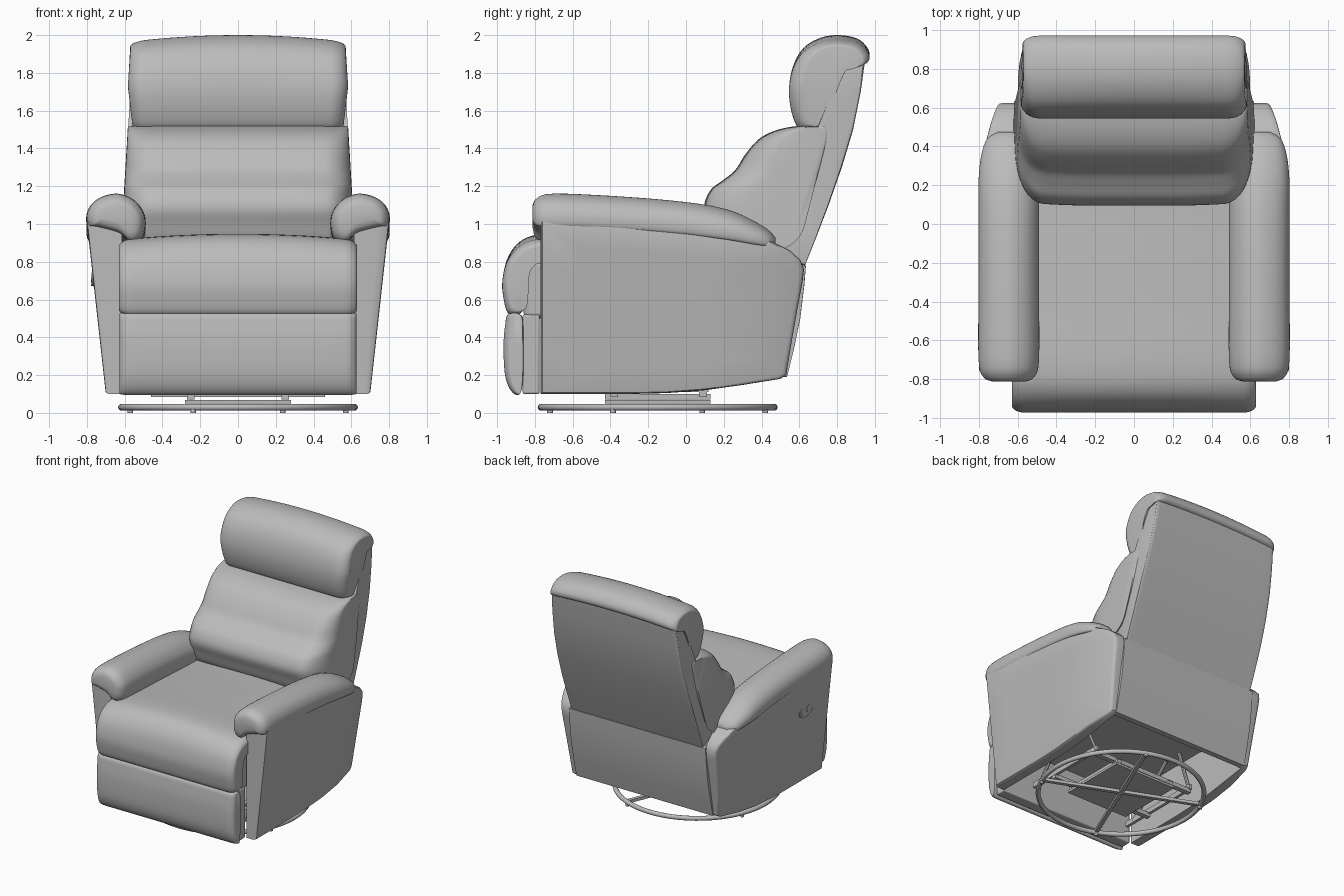
import bpy, bmesh, math
from mathutils import Vector

if "Cube" in bpy.data.objects:
    bpy.data.objects.remove(bpy.data.objects["Cube"])

mat = bpy.data.materials.new("grey_upholstery")
mat.diffuse_color = (0.5, 0.5, 0.5, 1)
mat.use_nodes = True
mat.node_tree.nodes["Principled BSDF"].inputs["Base Color"].default_value = mat.diffuse_color


def clamp(t):
    return max(0.0, min(1.0, t))


def spline(pts, n=5, closed=True):
    """Smooth curve through points of any dimension."""
    out, m = [], len(pts)
    for i in range(m if closed else m - 1):
        g = lambda j: pts[j % m] if closed else pts[max(0, min(m - 1, j))]
        p0, p1, p2, p3 = g(i - 1), g(i), g(i + 1), g(i + 2)
        for s in range(n):
            t = s / n
            out.append(tuple(0.5 * (2 * b + (c - a) * t + (2 * a - 5 * b + 4 * c - d) * t * t
                                    + (3 * b - a - 3 * c + d) * t ** 3)
                             for a, b, c, d in zip(p0, p1, p2, p3)))
    if not closed:
        out.append(pts[-1])
    return out


def finish(ob, angle=40):
    ob.data.materials.clear()
    ob.data.materials.append(mat)
    bpy.ops.object.select_all(action='DESELECT')
    ob.select_set(True)
    bpy.context.view_layer.objects.active = ob
    bpy.ops.object.shade_smooth_by_angle(angle=math.radians(angle))
    return ob


def loft(name, rings, angle=40):
    bm = bmesh.new()
    vs = [[bm.verts.new(p) for p in r] for r in rings]
    for a, b in zip(vs, vs[1:]):
        for i in range(len(a)):
            j = (i + 1) % len(a)
            bm.faces.new((a[i], a[j], b[j], b[i]))
    bm.faces.new(vs[0])
    bm.faces.new(vs[-1])
    bmesh.ops.recalc_face_normals(bm, faces=bm.faces)
    me = bpy.data.meshes.new(name)
    bm.to_mesh(me)
    bm.free()
    ob = bpy.data.objects.new(name, me)
    bpy.context.collection.objects.link(ob)
    return finish(ob, angle)


def cushion(name, prof, w, r, k, centre, warp=lambda x, y, z: (x, y, z), angle=40):
    """Side profile (y, z) swept across x, shrinking by k over the rounded ends."""
    half = [(w - r + r * math.sin(t * math.pi / 16), 1 - math.cos(t * math.pi / 16))
            for t in range(9)]
    st = [(-x, s) for x, s in reversed(half)]
    st += [((w - r) * i / 8, 0) for i in range(-7, 8)] + half
    cy, cz = centre
    loft(name, [[warp(x, cy + (y - cy) * (1 - k[0] * s), cz + (z - cz) * (1 - k[1] * s))
                 for y, z in prof] for x, s in st], angle)


def box(name, lo, hi, bevel=0.0, rot=0):
    bpy.ops.mesh.primitive_cube_add(size=1, location=[(a + b) / 2 for a, b in zip(lo, hi)])
    ob = bpy.context.object
    ob.name = name
    ob.scale = [b - a for a, b in zip(lo, hi)]
    bpy.ops.object.transform_apply(location=False, rotation=False, scale=True)
    ob.rotation_euler.z = rot
    if bevel:
        m = ob.modifiers.new("bevel", 'BEVEL')
        m.width, m.segments = bevel, 3
    return finish(ob)


def rod(name, a, b, r, sides=12):
    a, b = Vector(a), Vector(b)
    bpy.ops.mesh.primitive_cylinder_add(vertices=sides, radius=r, depth=(b - a).length,
                                        location=(a + b) / 2)
    ob = bpy.context.object
    ob.name = name
    ob.rotation_euler = (b - a).to_track_quat('Z', 'Y').to_euler()
    return finish(ob)


# seat with rolled front
seat = [(.4, .9), (0, .92), (-.4, .935), (-.72, .948), (-.86, .92), (-.94, .83), (-.972, .7),
        (-.965, .6), (-.94, .525), (-.88, .525), (-.865, .6), (-.862, .7), (-.84, .79),
        (-.76, .825), (-.4, .8), (0, .78), (.4, .78)]
cushion("seat", spline(seat), .63, .07, (.07, .14), (-.45, .72),
        lambda x, y, z: (x, y, z - .03 * (x / .62) ** 2 * clamp((z - .7) / .2)))
box("seat_block", (-.605, -.86, .5), (.605, .5, .81), .03)

# footrest
foot = [(-.94, .525), (-.958, .46), (-.966, .35), (-.958, .2), (-.925, .115), (-.88, .1),
        (-.86, .2), (-.86, .4), (-.87, .515)]
cushion("footrest_cushion", spline(foot), .627, .06, (.45, .03), (-.87, .31))
box("footrest_board", (-.61, -.865, .1), (.61, -.775, .52), .01)

# back shell
shell = [(.45, .92), (.55, 1.16), (.65, 1.4), (.75, 1.64), (.84, 1.86), (.95, 1.88), (.925, 1.7),
         (.885, 1.5), (.825, 1.3), (.755, 1.1), (.69, .93), (.63, .78), (.56, .8)]
cushion("back_shell", shell, .598, .03, (.05, .02), (.7, 1.35),
        lambda x, y, z: (x * (1 - .06 * clamp((z - 1.2) / .66)), y, z), 30)

# back cushion: soft lumbar and upper bulges, falling away at the sides
back = [(.12, 1.0), (.095, 1.09), (.13, 1.18), (.2, 1.235), (.26, 1.285), (.315, 1.37),
        (.38, 1.445), (.46, 1.49), (.56, 1.515), (.66, 1.52), (.76, 1.5), (.7, 1.3), (.62, 1.1),
        (.52, .92), (.3, .84), (.17, .89)]


def lean(x, y, z):
    s = clamp((abs(x) - .2) / .4)
    return x * (1 - .03 * (z - 1.2) / .3), y + .02 * s * s, z


cushion("back_cushion", spline(back), .602, .14, (.43, .03), (.66, 1.3), lean)

# headrest
head = [(.61, 1.5), (.565, 1.57), (.545, 1.7), (.565, 1.83), (.62, 1.93), (.71, 1.985), (.81, 2.0),
        (.91, 1.98), (.965, 1.925), (.965, 1.875), (.91, 1.85), (.85, 1.83), (.78, 1.68),
        (.71, 1.52)]
cushion("headrest", spline(head), .582, .09, (.28, .1), (.82, 1.72),
        lambda x, y, z: (x * (1 - .05 * clamp((1.72 - z) / .25) - .02 * clamp((z - 1.75) / .2)), y,
                         z - .035 * (x / .58) ** 2 * clamp((z - 1.7) / .3)))

# lower back panel
low = [(.635, .78), (.627, .68), (.605, .5), (.57, .33), (.535, .19), (.49, .19), (.53, .4),
       (.56, .6), (.58, .78)]
cushion("lower_back_panel", low, .62, .02, (.02, .01), (.56, .5), angle=30)

# side panels: flared upward, narrowing at the rear
side = [(-.77, .1), (-.55, .1), (-.3, .1), (-.1, .105), (.1, .12), (.3, .148), (.5, .18),
        (.53, .2), (.56, .38), (.59, .55), (.618, .7), (.625, .76), (.605, .81), (.55, .86),
        (.45, .91), (.2, .945), (-.1, .97), (-.4, 1.0), (-.77, 1.02), (-.77, .8), (-.77, .5),
        (-.77, .3)]


def outer(y, z):
    return .70 + .105 * (z - .1) / .95 - .075 * clamp((y - .15) / .48) ** 2


for s, tag in ((1, "right"), (-1, "left")):
    rings = []
    for f, k in ((0, 1), (.7, 1), (.9, .995), (.98, .985), (1, .965), (1, .7), (1, .4), (1, .04)):
        ring = []
        for y, z in side:
            y, z = -.08 + (y + .08) * k, .55 + (z - .55) * k
            ring.append((s * (.615 + f * (outer(y, z) - .615)), y, z))
        rings.append(ring)
    loft(tag + "_side_panel", rings)

    # padded arm: cross-section in fractions of width and height
    sec = spline([(0, .4), (.04, .65), (.2, .88), (.45, 1), (.7, .96), (.9, .82), (1, .6),
                  (.985, .36), (.85, .33), (.45, .2), (.22, 0), (.05, .12)], 4)
    st = spline([(-.812, .98, 1.1, .07), (-.79, .92, 1.135, .025), (-.7, .895, 1.16, 0),
                 (-.35, .88, 1.145, 0), (0, .855, 1.115, 0), (.22, .835, 1.075, 0),
                 (.36, .83, 1.015, .015), (.44, .84, .965, .045), (.475, .87, .925, .1)], 4, False)
    loft(tag + "_armrest", [[(s * (.49 + i + u * (.31 - 2 * i)), y, b + v * (t - b))
                             for u, v in sec] for y, b, t, i in st], 50)

    # under-seat mechanism on each side
    box(tag + "_rail", (s * .45 - .012, -.62, .11), (s * .45 + .012, .12, .15))
    box(tag + "_base_rail", (s * .25 - .02, -.43, .07), (s * .25 + .02, .13, .1))
    rod(tag + "_front_link", (s * .45, -.55, .12), (s * .48, -.2, .5), .014, 8)
    rod(tag + "_rear_link", (s * .45, .1, .12), (s * .48, -.05, .5), .014, 8)

# cross rods and swivel plate
for i, y in enumerate((-.38, .09)):
    box("cross_rail_%d" % i, (-.46, y - .02, .085), (.46, y + .02, .12))
box("swivel_plate", (-.28, -.43, .05), (.28, .13, .068))

# round base with crossed bars and feet
bpy.ops.mesh.primitive_torus_add(major_segments=64, minor_segments=12, major_radius=.617,
                                 minor_radius=.018, location=(0, -.15, .03))
bpy.context.object.name = "base_ring"
finish(bpy.context.object)
for i in range(2):
    box("base_bar_%d" % i, (-.61, -.165, .025), (.61, -.135, .048), 0,
        math.radians(67.5 + 90 * i))
for i in range(4):
    a = math.radians(67.5 + 90 * i)
    x, y = .617 * math.cos(a), -.15 + .617 * math.sin(a)
    rod("foot_%d" % i, (x, y, 0), (x, y, .02), .015)

# control panel with two buttons on the left side
cx = -outer(-.45, .72)
for name, y, z, ry, rz, d in (("control_plate", -.45, .72, .085, .05, .004),
                              ("control_button_front", -.485, .72, .028, .03, .008),
                              ("control_button_rear", -.415, .72, .028, .03, .008)):
    ob = rod(name, (cx + .02, y, z), (cx - d, y, z), 1, 32)
    ob.rotation_euler = (0, math.radians(90 + 6), 0)
    ob.scale = (rz, ry, 1)
